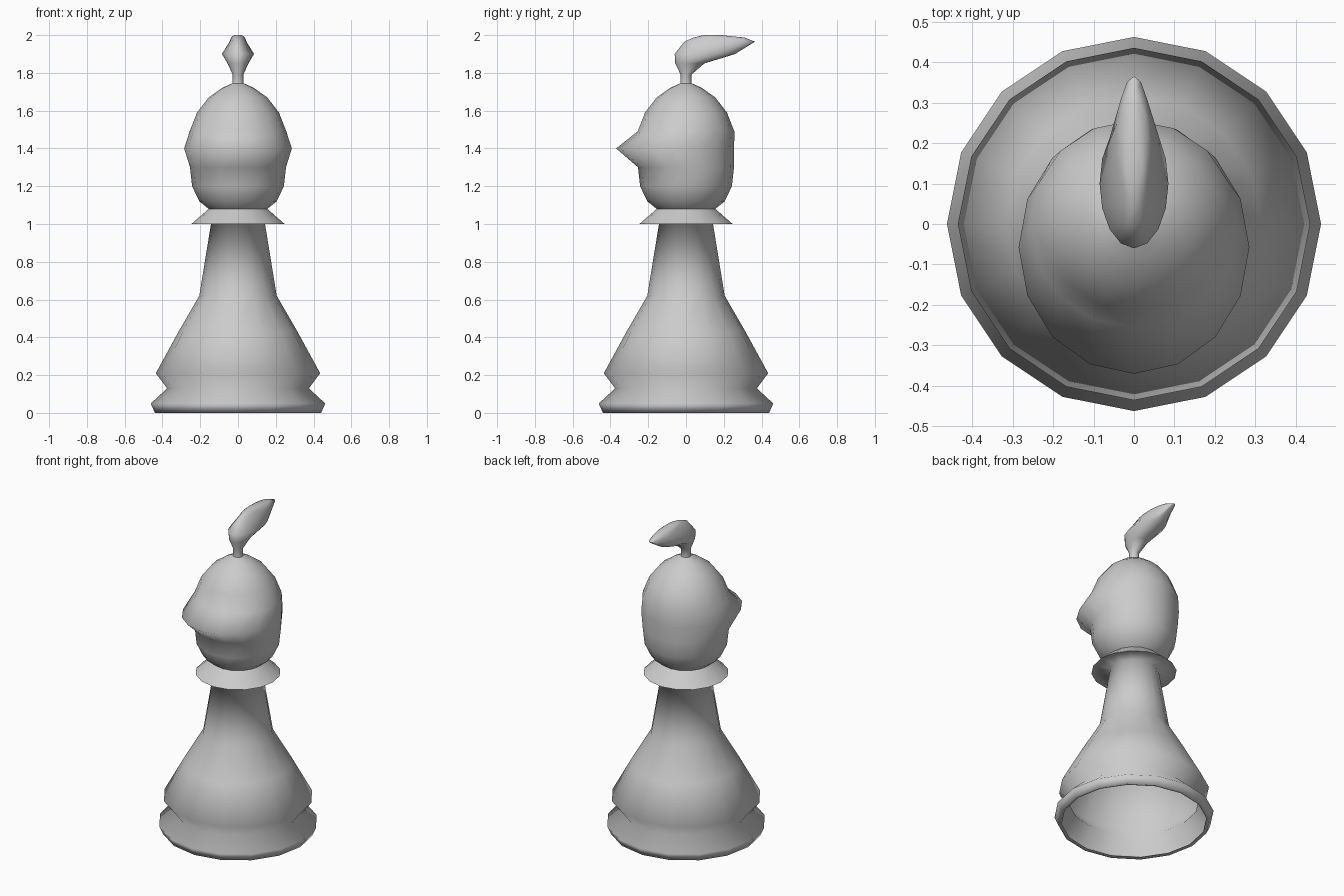
import bpy, bmesh, math

if "Cube" in bpy.data.objects:
    bpy.data.objects.remove(bpy.data.objects["Cube"])

SIDES = 16


def loft(name, rings, cap_end=False, angle=100):
    """Skin horizontal elliptical rings given as (z, x radius, y radius, y centre)."""
    bm = bmesh.new()
    loops = []
    for z, rx, ry, cy in rings:
        loops.append([bm.verts.new((rx * math.cos(a), cy + ry * math.sin(a), z))
                      for a in (2 * math.pi * i / SIDES for i in range(SIDES))])
    for lo, hi in zip(loops, loops[1:]):
        for i in range(SIDES):
            j = (i + 1) % SIDES
            bm.faces.new((lo[i], lo[j], hi[j], hi[i]))
    if cap_end:
        bm.faces.new(loops[-1])
    mesh = bpy.data.meshes.new(name)
    bm.to_mesh(mesh)
    bm.free()
    obj = bpy.data.objects.new(name, mesh)
    bpy.context.collection.objects.link(obj)
    bpy.ops.object.select_all(action='DESELECT')
    bpy.context.view_layer.objects.active = obj
    obj.select_set(True)
    bpy.ops.object.shade_smooth_by_angle(angle=math.radians(angle))
    return obj


def turned(profile):
    """Round rings from (z, radius) pairs."""
    return [(z, r, r, 0) for z, r in profile]


# Hollow foot, skirt, neck and collar, open underneath
loft("body", turned([
    (0.005, 0.42), (0.0, 0.44), (0.05, 0.462), (0.13, 0.375), (0.21, 0.435),
    (0.43, 0.315), (0.62, 0.205), (1.0, 0.143), (1.0, 0.247), (1.08, 0.155)]))

# Helmet with the visor ring pushed forward
loft("helmet",
     turned([(1.08, 0.155), (1.12, 0.205), (1.2, 0.243), (1.3, 0.254)])
     + [(1.4, 0.285, 0.3125, -0.0575)]
     + turned([(1.49, 0.256), (1.59, 0.217), (1.67, 0.155),
               (1.72, 0.085), (1.745, 0.03)]))

# Feather plume sweeping backwards
loft("plume", [
    (1.745, 0.03, 0.03, 0), (1.79, 0.028, 0.028, 0), (1.85, 0.055, 0.077, 0.02),
    (1.9, 0.085, 0.16, 0.1), (1.965, 0.045, 0.187, 0.178),
    (1.987, 0.037, 0.135, 0.175), (2.0, 0.02, 0.045, 0.14)], cap_end=True)
